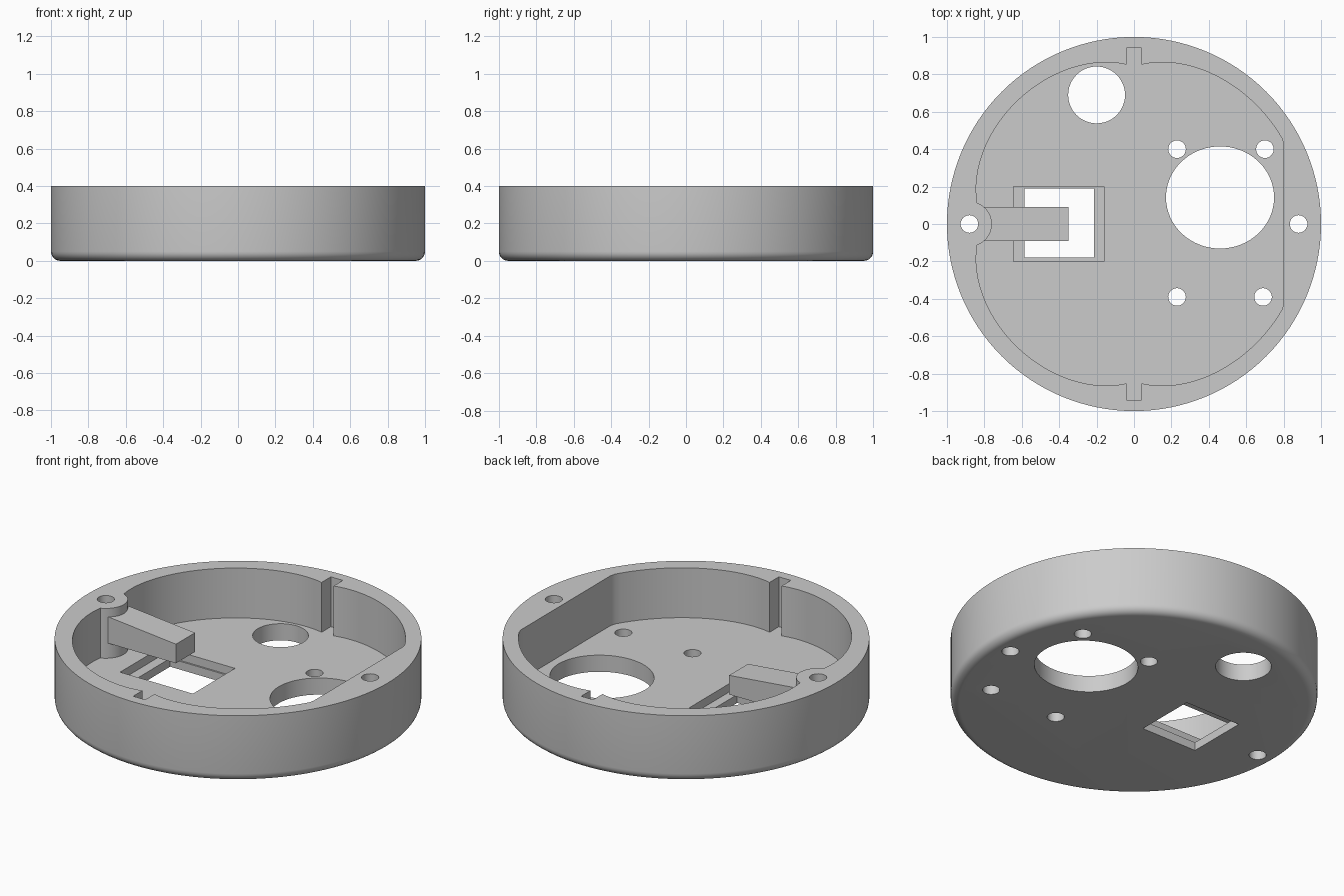
import bpy
import bmesh
from math import sin, cos, pi, exp, radians

old = bpy.data.objects.get("Cube")
if old:
    bpy.data.objects.remove(old, do_unlink=True)

grey = bpy.data.materials.new("plain grey")
grey.use_nodes = True
COLOUR = (0.6, 0.6, 0.6, 1)
grey.diffuse_color = COLOUR
grey.node_tree.nodes["Principled BSDF"].inputs["Base Color"].default_value = COLOUR

FLOOR, TOP, OVER = 0.1, 0.4, 0.6


def loft(name, rings):
    """Solid through a stack of equal-sized point rings, capped at both ends."""
    bm = bmesh.new()
    loops = [[bm.verts.new(p) for p in ring] for ring in rings]
    n = len(loops[0])
    for low, high in zip(loops, loops[1:]):
        for i in range(n):
            j = (i + 1) % n
            bm.faces.new((low[i], low[j], high[j], high[i]))
    bm.faces.new(loops[0][::-1])
    bm.faces.new(loops[-1])
    bmesh.ops.recalc_face_normals(bm, faces=bm.faces)
    mesh = bpy.data.meshes.new(name)
    bm.to_mesh(mesh)
    bm.free()
    mesh.materials.append(grey)
    obj = bpy.data.objects.new(name, mesh)
    bpy.context.collection.objects.link(obj)
    return obj


def ellipse(x, y, rx, ry, z, n):
    return [(x + rx * cos(2 * pi * i / n), y + ry * sin(2 * pi * i / n), z)
            for i in range(n)]


def prism(name, outline, z0, z1):
    return loft(name, [[(x, y, z) for x, y in outline] for z in (z0, z1)])


def hole(x, y, rx, ry=None, z0=-OVER, n=48):
    return loft("cutter", [ellipse(x, y, rx, ry or rx, z, n) for z in (z0, OVER)])


def box(x0, x1, y0, y1, z0):
    return prism("cutter", [(x0, y0), (x1, y0), (x1, y1), (x0, y1)], z0, OVER)


def cut(target, cutter):
    mod = target.modifiers.new("cut", "BOOLEAN")
    mod.operation = "DIFFERENCE"
    mod.solver = "EXACT"
    mod.object = cutter
    bpy.context.view_layer.objects.active = target
    bpy.ops.object.modifier_apply(modifier=mod.name)
    bpy.data.objects.remove(cutter, do_unlink=True)


# Round housing with a rolled lower edge
FILLET = 0.05
profile = [(1 - FILLET * (1 - sin(a)), FILLET * (1 - cos(a)))
           for a in (radians(15 * k) for k in range(7))] + [(1, TOP)]
housing = loft("housing", [ellipse(0, 0, r, r, z, 128) for r, z in profile])


# Pocket: round, thickened near the notches and the post, flat on the left
def pocket_radius(a):
    r = 0.915
    for centre, depth, spread in ((90, 0.075, 14), (270, 0.075, 14), (180, 0.115, 15)):
        r -= depth * exp(-abs(a - centre) / spread)
    return min(r, 0.8 / cos(radians(a))) if cos(radians(a)) > 0.5 else r


outline = [(pocket_radius(a) * cos(radians(a)), pocket_radius(a) * sin(radians(a)))
           for a in (2 * k for k in range(180))]
pocket = prism("pocket_cutter", outline, FLOOR, OVER - 0.05)
cut(pocket, hole(-0.88, 0, 0.12))  # leaves the screw post standing
cut(housing, pocket)

# Notches in the wall, front and back
for y0, y1 in ((0.8, 0.94), (-0.94, -0.8)):
    cut(housing, box(-0.04, 0.04, y0, y1, FLOOR))

# Screw holes, large round openings
for x, y in ((-0.88, 0), (0.88, 0), (0.23, 0.4), (0.7, 0.4), (0.23, -0.39), (0.69, -0.39)):
    cut(housing, hole(x, y, 0.047, n=32))
cut(housing, hole(0.46, 0.142, 0.289, 0.273, n=64))
cut(housing, hole(-0.2, 0.69, 0.152))

# Square window with a recessed ledge
cut(housing, box(-0.645, -0.16, -0.2, 0.2, 0.05))
cut(housing, box(-0.585, -0.215, -0.18, 0.19, -OVER))

# Arm reaching from the post over the window
arm = loft("arm", [[(x, -0.09, 0.19), (x, 0.09, 0.19), (x, 0.09, z), (x, -0.09, z)]
                   for x, z in ((-0.81, 0.35), (-0.35, 0.305))])

bpy.ops.object.select_all(action="DESELECT")
housing.select_set(True)
bpy.context.view_layer.objects.active = housing
bpy.ops.object.shade_smooth_by_angle(angle=radians(30))
